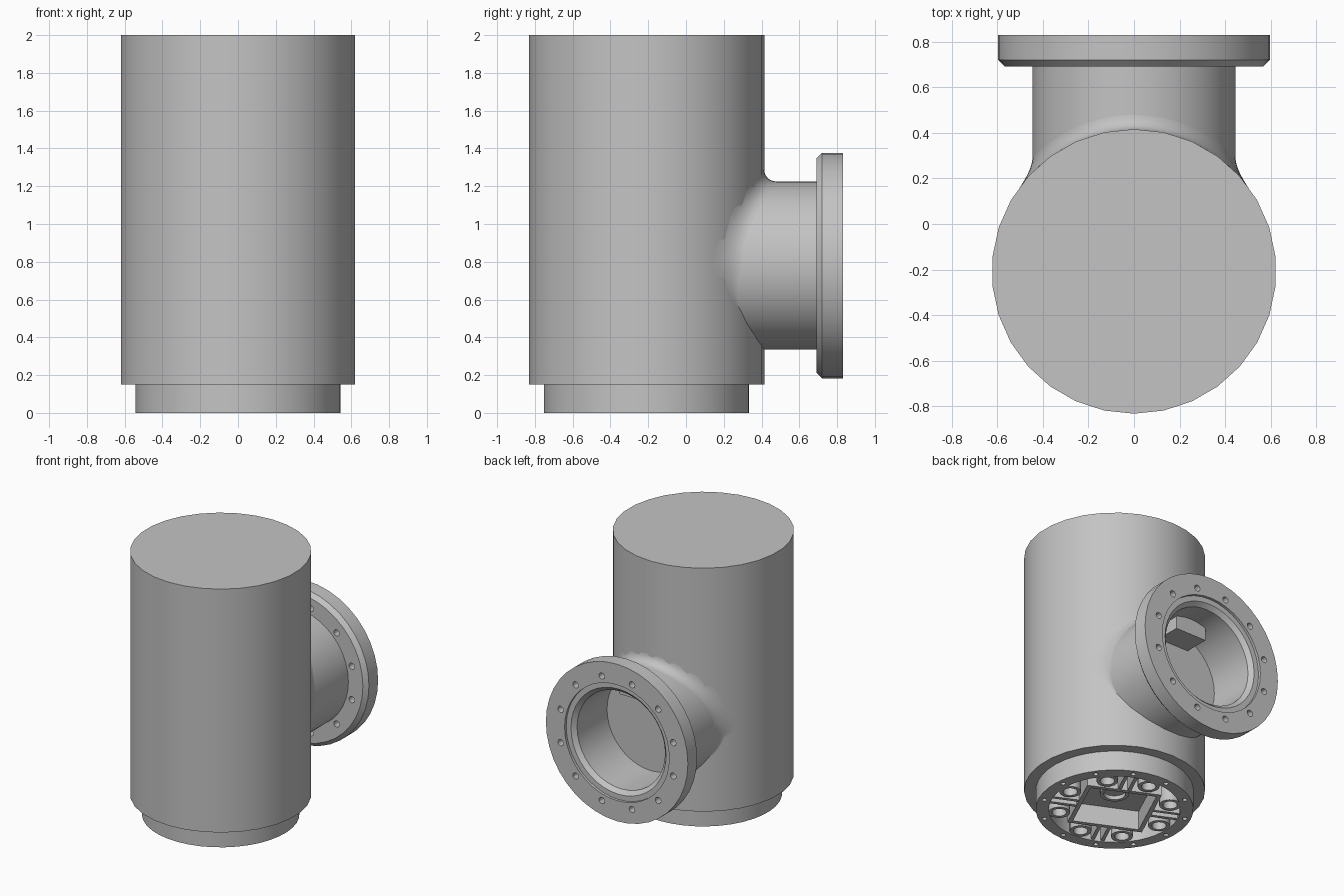
import bpy, bmesh, math
from mathutils import Matrix, Vector

if "Cube" in bpy.data.objects:
    bpy.data.objects.remove(bpy.data.objects["Cube"], do_unlink=True)

CY = -0.208          # body axis position in y
PORT_Z = 0.78        # port axis height
BODY_R = 0.624
PIPE_R = 0.445
BOTTOM_TURN = math.radians(-25)

metal = bpy.data.materials.new("grey metal")
metal.use_nodes = True
grey = (0.55, 0.55, 0.55, 1)
metal.diffuse_color = grey
metal.node_tree.nodes["Principled BSDF"].inputs["Base Color"].default_value = grey

TO_BODY = Matrix.Translation((0, CY, 0))
TO_BOTTOM = TO_BODY @ Matrix.Rotation(BOTTOM_TURN, 4, "Z")
TO_PORT = Matrix.Translation((0, 0, PORT_Z)) @ Matrix.Rotation(-math.pi / 2, 4, "X")


def finish(name, bm, smooth=True):
    bmesh.ops.recalc_face_normals(bm, faces=bm.faces)
    mesh = bpy.data.meshes.new(name)
    bm.to_mesh(mesh)
    bm.free()
    mesh.materials.append(metal)
    ob = bpy.data.objects.new(name, mesh)
    bpy.context.collection.objects.link(ob)
    if smooth:
        bpy.ops.object.select_all(action="DESELECT")
        ob.select_set(True)
        bpy.context.view_layer.objects.active = ob
        bpy.ops.object.shade_smooth_by_angle(angle=math.radians(30))
    return ob


def lathe(bm, profile, steps, matrix, closed=False):
    """Revolve (radius, height) points about z, then place the result."""
    rings = []
    for r, h in profile:
        if r == 0:
            rings.append([bm.verts.new(matrix @ Vector((0, 0, h)))] * steps)
        else:
            rings.append([bm.verts.new(matrix @ Vector((
                r * math.cos(math.tau * i / steps), r * math.sin(math.tau * i / steps), h)))
                for i in range(steps)])
    pairs = list(zip(rings, rings[1:]))
    if closed:
        pairs.append((rings[-1], rings[0]))
    for a, b in pairs:
        for i in range(steps):
            j = (i + 1) % steps
            bm.faces.new(list(dict.fromkeys((a[i], a[j], b[j], b[i]))))


def box(bm, size, centre, matrix=Matrix()):
    bmesh.ops.create_cube(bm, size=1, matrix=matrix @ Matrix.Translation(centre)
                          @ Matrix.Diagonal((*size, 1)))


def drill(ob, count, circle, radius, low, high, matrix, start):
    """Cut a circle of bolt holes."""
    bm = bmesh.new()
    for i in range(count):
        a = start + math.tau * i / count
        place = matrix @ Matrix.Translation((circle * math.cos(a), circle * math.sin(a), 0))
        lathe(bm, [(0, low), (radius, low), (radius, high), (0, high)], 12, place)
    cutter = finish("bolt_cutter", bm, False)
    cutter.hide_render = True
    mod = ob.modifiers.new("bolt holes", "BOOLEAN")
    mod.operation, mod.solver, mod.object = "DIFFERENCE", "EXACT", cutter
    bpy.context.view_layer.objects.active = ob
    bpy.ops.object.modifier_apply(modifier=mod.name)
    bpy.data.objects.remove(cutter, do_unlink=True)


# Main cylindrical housing
bm = bmesh.new()
for h in (0.15, 2.0):
    bmesh.ops.create_circle(bm, cap_ends=True, segments=30, radius=BODY_R,
                            matrix=TO_BODY @ Matrix.Translation((0, 0, h)))
bmesh.ops.bridge_loops(bm, edges=bm.edges)
finish("body", bm)

# Side port: pipe, stepped bore and chamfered flange
bm = bmesh.new()
lathe(bm, [(0, 0.42), (0.37, 0.42), (0.37, 0.78), (0.40, 0.81), (0.44, 0.81), (0.44, 0.83),
           (0.597, 0.83), (0.597, 0.72), (0.567, 0.69), (PIPE_R, 0.69), (PIPE_R, 0.1), (0, 0.1)],
      40, TO_PORT)
port = finish("side_port", bm)
drill(port, 12, 0.49, 0.024, 0.6, 0.9, TO_PORT, math.radians(15))

# Blended joint around the upper part of the port
bm = bmesh.new()
rows = []
COLS, ARC = 48, 6
for i in range(COLS + 1):
    t = math.radians(-30 + 240 * i / COLS)
    size = 0.065 * min(1, max(0.02, (math.sin(t) + 0.5) / 0.5))
    row = []
    for k in range(ARC + 1):
        s = math.pi / 2 * k / ARC
        r = PIPE_R + size * (1 - math.sin(s))
        x = r * math.cos(t)
        y = CY + math.sqrt((BODY_R - 0.003) ** 2 - x * x) + size * (1 - math.cos(s))
        row.append(bm.verts.new((x, y, PORT_Z + r * math.sin(t))))
    rows.append(row)
for a, b in zip(rows, rows[1:]):
    for k in range(ARC):
        bm.faces.new((a[k], a[k + 1], b[k + 1], b[k]))
joint = finish("port_fillet", bm)
# An open strip has no inside, so point it away from the body
if sum(p.normal.y for p in joint.data.polygons) < 0:
    joint.data.flip_normals()

# Small stop inside the bore
bm = bmesh.new()
box(bm, (0.26, 0.2, 0.13), (0, 0.51, 1.095))
finish("bore_stop", bm, False)

# Bottom rim with its bolt holes
bm = bmesh.new()
lathe(bm, [(0.543, 0), (0.543, 0.16), (0.455, 0.16), (0.455, 0)], 40, TO_BOTTOM, True)
rim = finish("bottom_rim", bm)
drill(rim, 12, 0.50, 0.017, -0.05, 0.08, TO_BOTTOM, 0)

# Eight hollow bosses inside the rim
bm = bmesh.new()
for i in range(8):
    a = math.radians(22.5 + 45 * i)
    place = TO_BOTTOM @ Matrix.Translation((0.385 * math.cos(a), 0.385 * math.sin(a), 0))
    lathe(bm, [(0.075, 0.004), (0.075, 0.155), (0.05, 0.155), (0.05, 0.004)], 20, place, True)
finish("bottom_bosses", bm)

# Square pocket frame and paired ribs
frame = bmesh.new()
ribs = bmesh.new()
for i in range(4):
    side = TO_BOTTOM @ Matrix.Rotation(i * math.pi / 2, 4, "Z")
    box(frame, (0.03, 0.53, 0.15), (0.25, 0, 0.079), side)
    for off in (-0.035, 0.035):
        box(ribs, (0.2, 0.025, 0.145), (0.36, off, 0.08), side)
finish("pocket_frame", frame, False)
finish("bottom_ribs", ribs, False)

# Round collar on the pocket ceiling
bm = bmesh.new()
lathe(bm, [(0.10, 0.12), (0.10, 0.155), (0.075, 0.155), (0.075, 0.12)], 24, TO_BOTTOM, True)
finish("pocket_collar", bm)
